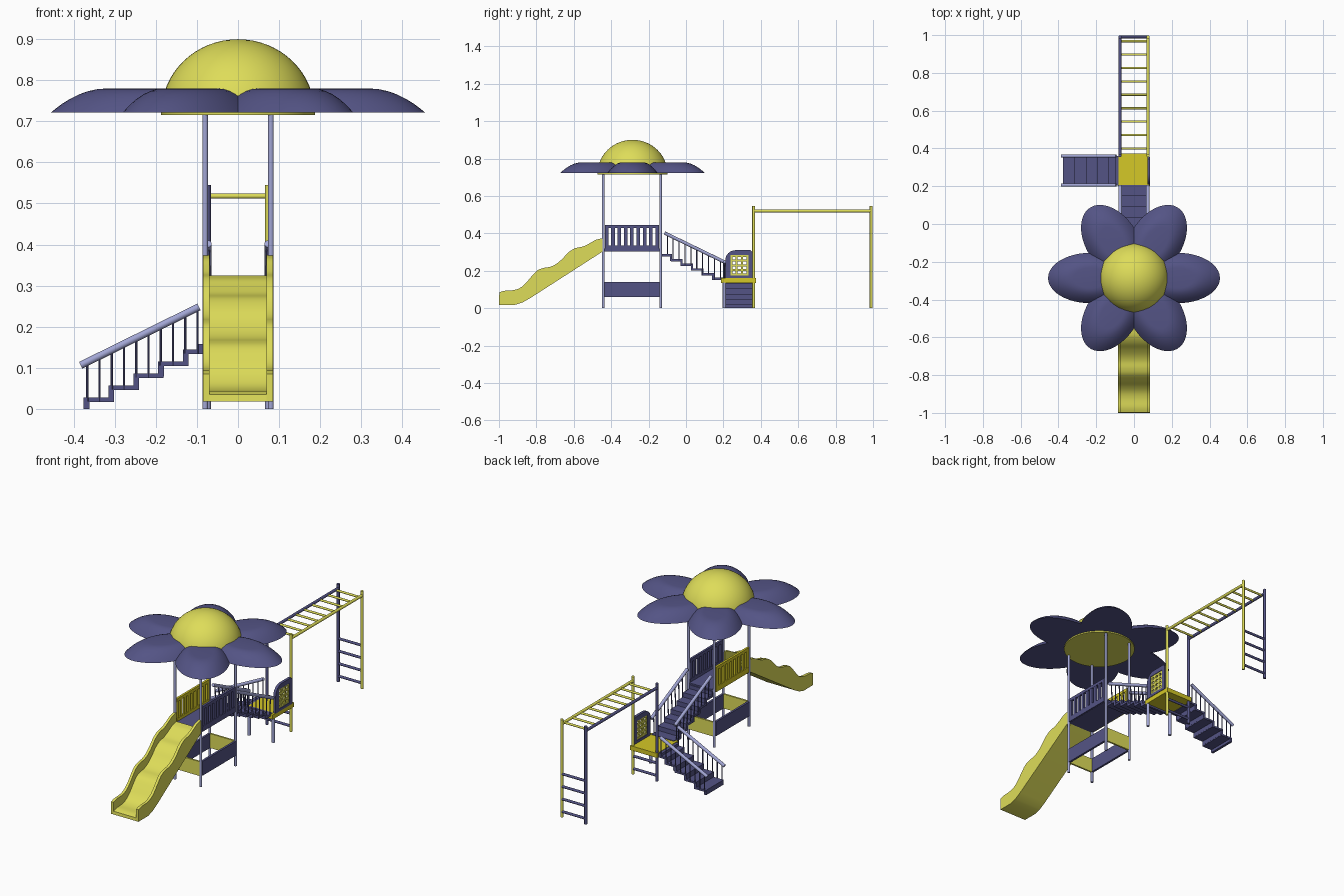
import bpy, bmesh, math
from mathutils import Vector

if "Cube" in bpy.data.objects:
    bpy.data.objects.remove(bpy.data.objects["Cube"])


def material(name, rgb):
    m = bpy.data.materials.new(name)
    m.diffuse_color = (*rgb, 1)
    m.use_nodes = True
    m.node_tree.nodes["Principled BSDF"].inputs["Base Color"].default_value = m.diffuse_color
    return m


YELLOW = material("soft yellow", (0.73, 0.72, 0.10))
GOLD = material("golden yellow", (0.66, 0.58, 0.02))
PURPLE = material("dusk purple", (0.088, 0.088, 0.235))
LAVENDER = material("pale lavender", (0.36, 0.38, 0.66))


def finish(name, bm, mat, smooth=False):
    bmesh.ops.recalc_face_normals(bm, faces=bm.faces)
    me = bpy.data.meshes.new(name)
    bm.to_mesh(me)
    bm.free()
    me.materials.append(mat)
    ob = bpy.data.objects.new(name, me)
    bpy.context.collection.objects.link(ob)
    if smooth:
        bpy.ops.object.select_all(action='DESELECT')
        ob.select_set(True)
        bpy.context.view_layer.objects.active = ob
        bpy.ops.object.shade_smooth_by_angle(angle=math.radians(35))
    return ob


def add_box(bm, x0, x1, y0, y1, z0, z1):
    vs = bmesh.ops.create_cube(bm, size=1)["verts"]
    for v in vs:
        v.co = Vector((x0 + (v.co.x + .5) * (x1 - x0), y0 + (v.co.y + .5) * (y1 - y0),
                       z0 + (v.co.z + .5) * (z1 - z0)))


def boxes(name, mat, items):
    bm = bmesh.new()
    for b in items:
        add_box(bm, *b)
    return finish(name, bm, mat)


def rods(name, mat, items, r, sides=14):
    bm = bmesh.new()
    for a, b in items:
        a, b = Vector(a), Vector(b)
        vs = bmesh.ops.create_cone(bm, cap_ends=True, segments=sides, radius1=r, radius2=r,
                                   depth=(b - a).length)["verts"]
        q = (b - a).to_track_quat('Z', 'Y')
        for v in vs:
            v.co = q @ v.co + (a + b) / 2
    return finish(name, bm, mat, True)


def extrude_yz(name, mat, pts, x0, x1):
    bm = bmesh.new()
    f = bm.faces.new([bm.verts.new((x0, y, z)) for y, z in pts])
    ext = bmesh.ops.extrude_face_region(bm, geom=[f])["geom"]
    for v in ext:
        if isinstance(v, bmesh.types.BMVert):
            v.co.x = x1
    return finish(name, bm, mat, True)


def spline(p, n=5):
    out = []
    for i in range(len(p) - 1):
        a, b, c, d = (Vector(p[max(0, min(len(p) - 1, i + k))]) for k in (-1, 0, 1, 2))
        for j in range(n):
            t = j / n
            out.append(tuple(0.5 * (2 * b + (c - a) * t + (2 * a - 5 * b + 4 * c - d) * t * t
                                    + (3 * b - a - 3 * c + d) * t ** 3)))
    return out + [tuple(p[-1])]


# flower roof: six domed petals
CY = -0.286
for k in range(6):
    bm = bmesh.new()
    ang, N, rings = k * math.pi / 3, 48, []
    for t in [1, .95, .88, .8, .7, .6, .5, .4]:
        z = .78 - .058 * ((t - .4) / .6) ** 2
        ring = []
        for i in range(N):
            a = 2 * math.pi * i / N
            u, v = .23 + .225 * t * math.cos(a), .14 * t * math.sin(a)
            ring.append(bm.verts.new((u * math.cos(ang) - v * math.sin(ang),
                                      CY + .953 * (u * math.sin(ang) + v * math.cos(ang)), z)))
        rings.append(ring)
    for r0, r1 in zip(rings, rings[1:]):
        for i in range(N):
            bm.faces.new((r0[i], r0[(i + 1) % N], r1[(i + 1) % N], r1[i]))
    bm.faces.new(rings[0])
    bm.faces.new(rings[-1])
    finish(f"petal_{k}", bm, PURPLE, True)

# flower centre dome with a flat disc underneath
bm = bmesh.new()
bmesh.ops.create_uvsphere(bm, u_segments=48, v_segments=32, radius=.187)
bmesh.ops.bisect_plane(bm, geom=bm.verts[:] + bm.edges[:] + bm.faces[:], dist=1e-5,
                       plane_co=(0, 0, 0), plane_no=(0, 0, -1), clear_outer=True)
for v in bm.verts:
    v.co = Vector((v.co.x, v.co.y + CY, .72 + v.co.z * .18 / .187))
finish("flower_centre", bm, YELLOW, True)
rods("flower_base_disc", YELLOW, [((0, CY, .715), (0, CY, .722))], .187, 48)

# tower: posts, deck, railings and lower panels
YF, YB = -.442, -.136
rods("tower_posts", LAVENDER, [((x, y, 0), (x, y, .72)) for x in (-.08, .08) for y in (YF, YB)], .007)
boxes("tower_deck", PURPLE, [(-.08, .08, YF, YB, .303, .318)])
for side, mat, label in ((-1, GOLD, "left"), (1, PURPLE, "right")):
    x0, x1, n = side * .08 - .006, side * .08 + .006, 9
    parts = [(x0, x1, YF + .008, YB - .008, .305, .335), (x0, x1, YF + .008, YB - .008, .428, .445)]
    for i in range(n):
        y = YF + .018 + i * (YB - YF - .036) / (n - 1)
        parts.append((x0 + .001, x1 - .001, y - .0095, y + .0095, .33, .43))
    boxes(f"tower_railing_{label}", mat, parts)
    boxes(f"lower_panel_{label}", PURPLE, [(x0, x1, YF + .006, YB - .006, .06, .14)])
for y, label in ((YF, "front"), (YB, "back")):
    boxes(f"lower_panel_{label}", YELLOW, [(-.075, .075, y - .005, y + .005, .06, .14)])

# slide: wavy chute with side walls
top = spline([(-.442, .374), (-.48, .366), (-.513, .348), (-.55, .33), (-.594, .32), (-.63, .297),
              (-.663, .262), (-.695, .236), (-.727, .221), (-.765, .214), (-.797, .2), (-.83, .165),
              (-.86, .13), (-.89, .107), (-.925, .096), (-.97, .093), (-.998, .085)])
under = [(-1, .018), (-.914, .018), (-.875, .03), (-.834, .053), (-.442, .305)]
bed = [(y, z - .05) for y, z in top]
extrude_yz("slide_bed", YELLOW, bed + under, -.072, .072)
for s in (-1, 1):
    extrude_yz(f"slide_wall_{'left' if s < 0 else 'right'}", YELLOW, top + under, s * .07, s * .085)

# upper stairs from tower deck down to the small platform
steps = []
for i in range(6):
    y, z = -.136 + i * .056, .289 - i * .0252
    steps.append((-.07, .07, y, y + .062, z - .013, z))
    steps.append((-.07, .07, y + .05, y + .062, z - .038, z - .005))
steps.append((-.07, .07, -.142, -.13, .276, .31))
boxes("upper_stairs", PURPLE, steps)
rails, bars = [], []
for x in (-.073, .073):
    rails.append(((x, -.115, .402), (x, .203, .248)))
    for i in range(10):
        y = -.1 + i * .0315
        k = min(5, int((y + .136) / .056))
        bars.append(((x * .94, y, .28 - k * .0252), (x * .98, y, .402 - (y + .115) * .484)))
rods("upper_handrails", LAVENDER, rails, .009)
rods("upper_balusters", PURPLE, bars, .0028, 8)

# side stairs from the ground up to the small platform
steps, rails, bars = [], [], []
for k in range(5):
    x, z = -.376 + k * .0605, .027 + k * .0292
    steps.append((x, min(x + .074, -.08), .205, .36, z - .011, z))
    steps.append((x, x + .014, .205, .36, max(0, z - .036), z - .003))
steps.append((-.1, -.08, .205, .36, .134, .158))
boxes("side_stairs", PURPLE, steps)
for y in (.206, .36):
    rails.append(((-.383, y, .106), (-.095, y, .248)))
    for i in range(10):
        x = -.367 + i * .0298
        k = min(4, int((x + .376) / .0605))
        bars.append(((x, y, .018 + k * .0292), (x, y, .106 + (x + .383) * .493)))
rods("side_handrails", LAVENDER, rails, .009)
rods("side_balusters", PURPLE, bars, .0028, 8)

# small platform and its short legs
boxes("small_platform", GOLD, [(-.083, .083, .188, .374, .135, .16)])
rods("platform_legs", LAVENDER, [((x, .205, 0), (x, .205, .137)) for x in (-.075, .075)], .009)

# arched wall with a lattice window
arc = [(.265 - .055 * math.cos(a * math.pi / 16), .255 + .055 * math.sin(a * math.pi / 16)) for a in range(9)]
W = (.238, .333, .175, .283)
frame = [(.21, .16)] + arc + [(.345, .31), (.356, .30), (.356, .16)]
wall = extrude_yz("arched_wall", PURPLE, frame, .071, .086)
cutter = boxes("window_cutter", PURPLE, [(.05, .11, *W)])
cutter.hide_render = True
cutter.hide_set(True)
mod = wall.modifiers.new("window", 'BOOLEAN')
mod.operation, mod.solver, mod.object = 'DIFFERENCE', 'EXACT', cutter
bars = []
for i in range(4):
    y = W[0] + .004 + i * (W[1] - W[0] - .008) / 3
    bars.append((.074, .083, y - .0055, y + .0055, W[2], W[3]))
for i in range(5):
    z = W[2] + .004 + i * (W[3] - W[2] - .008) / 4
    bars.append((.0745, .0825, W[0], W[1], z - .0055, z + .0055))
boxes("window_lattice", YELLOW, bars)

# overhead ladder: yellow on the right, purple on the left
for x, mat, label in ((-.074, PURPLE, "left"), (.074, YELLOW, "right")):
    rods(f"ladder_posts_{label}", mat, [((x, y, 0), (x, y, .545)) for y in (.362, .99)], .008)
    rods(f"ladder_rail_{label}", mat, [((x, .362, .52), (x, .99, .52))], .008)
rods("overhead_rungs", YELLOW, [((-.074, .4 + i * .071, .518), (.074, .4 + i * .071, .518)) for i in range(9)], .006)
rods("end_ladder_rungs", PURPLE, [((-.074, .99, z), (.074, .99, z)) for z in (.03, .10, .17, .24)], .007)
rods("platform_ladder_rungs", PURPLE, [((-.074, .362, z), (.074, .362, z)) for z in (.03, .10)], .007)
